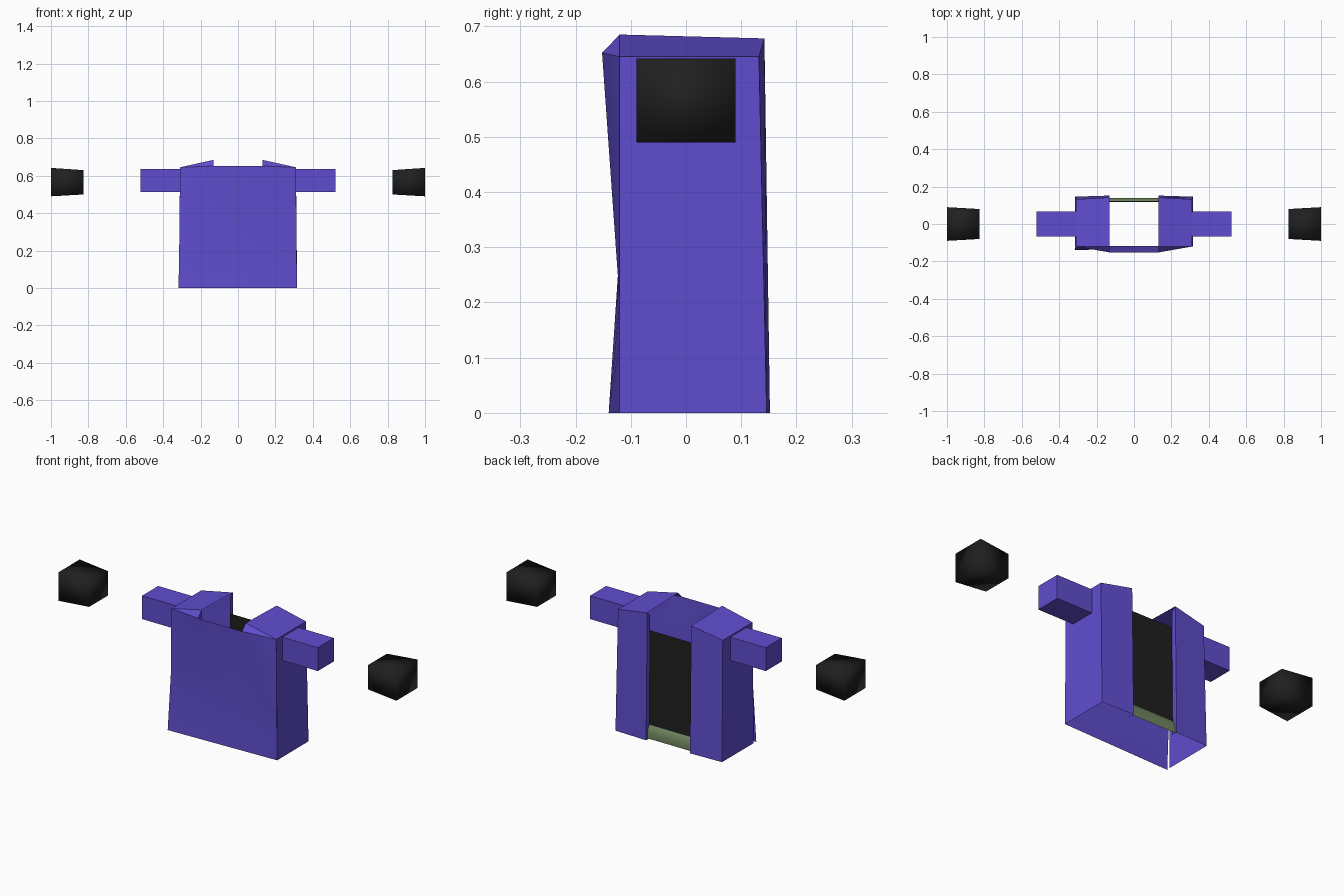
import bpy, bmesh, math

if "Cube" in bpy.data.objects:
    bpy.data.objects.remove(bpy.data.objects["Cube"])


def material(name, rgb):
    m = bpy.data.materials.new(name)
    m.diffuse_color = (*rgb, 1)
    m.use_nodes = True
    m.node_tree.nodes["Principled BSDF"].inputs["Base Color"].default_value = m.diffuse_color
    return m


purple = material("purple cloth", (0.115, 0.075, 0.62))
black = material("black", (0.014, 0.014, 0.014))
green = material("green belt", (0.16, 0.24, 0.115))


def build(name, polys, mat, angle=None, fix_normals=False):
    """Mesh from polygons given as point tuples, shared corners welded."""
    bm = bmesh.new()
    for pts in polys:
        bm.faces.new([bm.verts.new(p) for p in pts])
    bmesh.ops.remove_doubles(bm, verts=bm.verts, dist=0.0005)
    if fix_normals:
        bmesh.ops.recalc_face_normals(bm, faces=bm.faces)
    me = bpy.data.meshes.new(name)
    bm.to_mesh(me)
    bm.free()
    me.materials.append(mat)
    ob = bpy.data.objects.new(name, me)
    bpy.context.collection.objects.link(ob)
    if angle is not None:
        bpy.ops.object.select_all(action='DESELECT')
        ob.select_set(True)
        bpy.context.view_layer.objects.active = ob
        bpy.ops.object.shade_smooth_by_angle(angle=math.radians(angle))
    return ob


def mirrored(polys):
    """Polygons plus their copies across x = 0, winding kept outward."""
    return polys + [[(-x, y, z) for x, y, z in reversed(p)] for p in polys]


# Front panel corners: shoulders, collar, creases and hem
sl, sr = (-.31, -.12, .645), (.31, -.12, .645)
cl, cr = (-.13, -.152, .652), (.13, -.152, .652)
el, er = (-.313, -.12, .30), (.313, -.12, .20)
mid, fold = (0, -.118, .22), (.13, -.12, .13)
hl, hr = (-.318, -.14, 0), (.316, -.12, 0)
front = [[cr, cl, mid], [cl, sl, el], [cl, el, mid], [sr, cr, er], [cr, mid, er],
         [mid, el, hl], [fold, mid, hl], [er, mid, fold], [er, fold, hr], [fold, hl, hr]]
build("front_panel", front, purple, 40)

# Sides, shoulder tops, back halves and their turned-in edges
f_top, f_low = sr, hr
b_top, b_low = (.31, .132, .645), (.315, .146, 0)
i_top, i_low = (.13, .142, .678), (.13, .152, 0)
n_front = (.13, -.12, .685)
sides = mirrored([
    [f_low, b_low, b_top, f_top],
    [f_top, b_top, i_top, n_front],
    [cr, f_top, n_front],
    [b_low, i_low, i_top, b_top],
    [i_low, (.13, .118, 0), (.13, .118, .66), i_top],
])
build("side_and_shoulder_shell", sides, purple, 30)

# Recessed back panel and the belt below it
w = .131
build("back_panel", [[(w, .124, .06), (-w, .124, .06), (-w, .118, .575), (w, .118, .575)]], black)
belt = [(.122, .075), (.133, .06), (.14, .035), (.138, .005)]
build("back_belt", [[(w, y1, z1), (-w, y1, z1), (-w, y0, z0), (w, y0, z0)]
                    for (y0, z0), (y1, z1) in zip(belt, belt[1:])], green, 40)


def block(x0, h0, z0, z1, x1, h1, z2, z3):
    """Tapered block between two rectangular ends."""
    a = [(x0, -h0, z0), (x0, h0, z0), (x0, h0, z1), (x0, -h0, z1)]
    b = [(x1, -h1, z2), (x1, h1, z2), (x1, h1, z3), (x1, -h1, z3)]
    walls = [[a[i], a[(i + 1) % 4], b[(i + 1) % 4], b[i]] for i in range(4)]
    return walls + [a[::-1], b]


# Arms and floating hands
for side, s in (("left", -1), ("right", 1)):
    build(side + "_arm", block(s * .30, .068, .512, .637, s * .52, .068, .512, .637),
          purple, 30, True)
    build(side + "_hand", block(s * .825, .08, .5, .63, s * 1.0, .09, .49, .642),
          black, 120, True)
